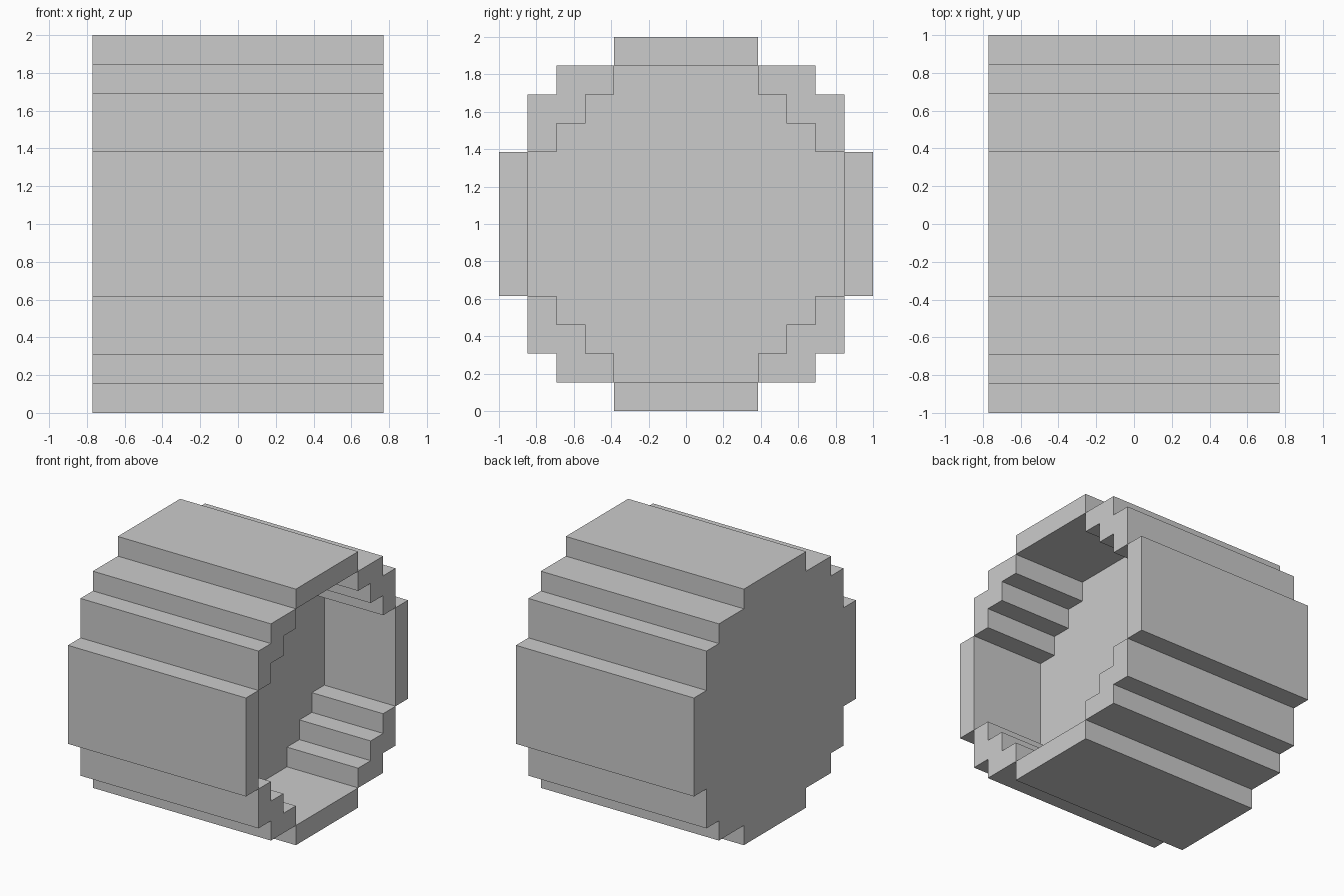
import bpy, bmesh

if "Cube" in bpy.data.objects:
    bpy.data.objects.remove(bpy.data.objects["Cube"])

U = 2 / 13                       # one block of the stepped grid
BACK, FLOOR, RIM = -5, 1, 5      # stations along x, in blocks


def rotate(points, turns):
    """Quarter turns about the barrel axis, counter-clockwise seen from +x."""
    for _ in range(turns):
        points = [(-z, y) for y, z in points]
    return points


def ring(quarter):
    return [p for k in range(4) for p in rotate(quarter, k)]


# Stepped quarter outlines (y, z) measured from the axis
outer_quarter = [(6.5, 2.5), (5.5, 2.5), (5.5, 4.5), (4.5, 4.5),
                 (4.5, 5.5), (2.5, 5.5), (2.5, 6.5)]
inner_quarter = [(5.5, 2.5), (4.5, 2.5), (4.5, 3.5), (3.5, 3.5),
                 (3.5, 4.5), (2.5, 4.5), (2.5, 5.5)]
outer, inner = ring(outer_quarter), ring(inner_quarter)

bm = bmesh.new()


def cap(points, x, flip=False):
    vs = [bm.verts.new((x * U, y * U, (z + 6.5) * U)) for y, z in points]
    bm.faces.new(vs[::-1] if flip else vs)


def walls(points, x0, x1, flip=False):
    for p, q in zip(points, points[1:] + points[:1]):
        vs = [bm.verts.new((x * U, y * U, (z + 6.5) * U))
              for x, (y, z) in ((x0, p), (x0, q), (x1, q), (x1, p))]
        bm.faces.new(vs[::-1] if flip else vs)


# Outer shell with closed back, and the recess with its floor
walls(outer, BACK, RIM)
cap(outer, BACK, flip=True)
walls(inner, FLOOR, RIM, flip=True)
cap(inner, FLOOR)

# Rim: flat slab and stepped corner, repeated in each quarter
slab = [(5.5, -2.5), (6.5, -2.5), (6.5, 2.5), (5.5, 2.5)]
corner = outer_quarter[1:6] + inner_quarter[5:0:-1]
for k in range(4):
    cap(rotate(slab, k), RIM)
    cap(rotate(corner, k), RIM)

bmesh.ops.remove_doubles(bm, verts=bm.verts[:], dist=1e-5)
mesh = bpy.data.meshes.new("stepped_barrel")
bm.to_mesh(mesh)
bm.free()
bpy.context.collection.objects.link(bpy.data.objects.new("stepped_barrel", mesh))
